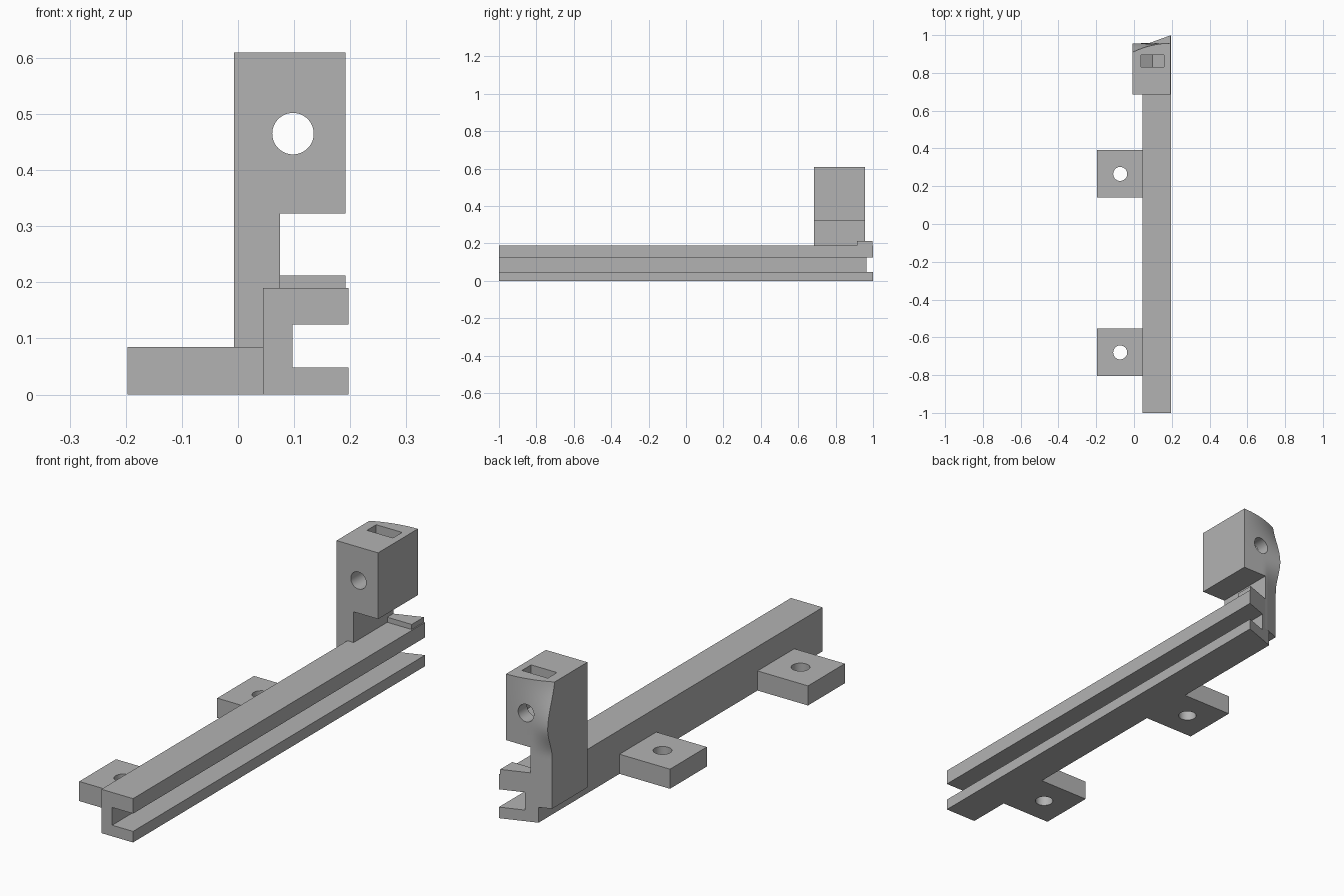
import bpy, bmesh, math
from mathutils import Vector

cube = bpy.data.objects.get("Cube")
if cube:
    bpy.data.objects.remove(cube, do_unlink=True)

GREY = (0.45, 0.45, 0.45, 1)
grey = bpy.data.materials.new("matte grey")
grey.use_nodes = True
grey.diffuse_color = GREY
grey.node_tree.nodes["Principled BSDF"].inputs["Base Color"].default_value = GREY


def finish(name, bm):
    bmesh.ops.recalc_face_normals(bm, faces=bm.faces)
    mesh = bpy.data.meshes.new(name)
    bm.to_mesh(mesh)
    bm.free()
    mesh.materials.append(grey)
    ob = bpy.data.objects.new(name, mesh)
    bpy.context.collection.objects.link(ob)
    return ob


def prism(name, points, depth):
    """Extrude a closed outline of 3D points along a vector."""
    bm = bmesh.new()
    face = bm.faces.new([bm.verts.new(p) for p in points])
    out = bmesh.ops.extrude_face_region(bm, geom=[face])
    moved = [v for v in out["geom"] if isinstance(v, bmesh.types.BMVert)]
    bmesh.ops.translate(bm, verts=moved, vec=Vector(depth))
    return finish(name, bm)


def box(name, x0, x1, y0, y1, z0, z1):
    outline = [(x0, y0, z0), (x1, y0, z0), (x1, y1, z0), (x0, y1, z0)]
    return prism(name, outline, (0, 0, z1 - z0))


def circle(radius, count=48):
    steps = [2 * math.pi * i / count for i in range(count)]
    return [(radius * math.cos(a), radius * math.sin(a)) for a in steps]


def cut(ob, cutter):
    cutter.hide_render = True
    mod = ob.modifiers.new("cut", 'BOOLEAN')
    mod.operation = 'DIFFERENCE'
    mod.solver = 'EXACT'
    mod.object = cutter
    bpy.context.view_layer.objects.active = ob
    bpy.ops.object.modifier_apply(modifier=mod.name)
    bpy.data.objects.remove(cutter, do_unlink=True)


def smooth(ob):
    bpy.ops.object.select_all(action='DESELECT')
    ob.select_set(True)
    bpy.context.view_layer.objects.active = ob
    bpy.ops.object.shade_smooth_by_angle(angle=math.radians(30))


def slant_y(x):
    """Slanted plane that ends the rail."""
    return 1.0 - 0.36 * (0.197 - x)


def slant_end(ob):
    for v in ob.data.vertices:
        if v.co.y > 0.95:
            v.co.y = slant_y(v.co.x)


# Rail with a C-shaped section, open towards +x
section = [(0.045, 0), (0.197, 0), (0.197, 0.048), (0.097, 0.048),
           (0.097, 0.125), (0.197, 0.125), (0.197, 0.19), (0.045, 0.19)]
rail = prism("slotted_rail", [(x, -1, z) for x, z in section], (0, 2, 0))
slant_end(rail)

# Thin stop at the back end of the rail
lip = box("end_lip", 0.075, 0.192, 0.915, 1, 0.185, 0.212)
slant_end(lip)

# Two mounting tabs with screw holes
for name, y in (("back_mounting_tab", 0.265), ("front_mounting_tab", -0.68)):
    tab = box(name, -0.197, 0.046, y - 0.126, y + 0.126, 0, 0.085)
    hole = [(-0.073 + a, y + b, -0.1) for a, b in circle(0.037)]
    cut(tab, prism("screw_hole", hole, (0, 0, 0.3)))
    smooth(tab)


# Tower: lofted in z, with a back face that blends from slanted to flat to rounded
def ease(t):
    t = min(1, max(0, t))
    return t * t * (3 - 2 * t)


X0, X1, Z0, Z1 = -0.007, 0.192, 0.067, 0.61


def back_y(x, z):
    low = 1 - ease((z - 0.29) / 0.13)
    high = ease((z - 0.42) / 0.22)
    rounded = ((X1 - x) / (X1 - X0)) ** 2
    slanted = max(0, (0.075 - x) / (0.075 - X0))
    return 0.957 - 0.05 * high * rounded - 0.03 * low * slanted


cols, rows = 16, 36
bm = bmesh.new()
rings = []
for j in range(rows + 1):
    z = Z0 + (Z1 - Z0) * j / rows
    xs = [X1 + (X0 - X1) * i / cols for i in range(cols + 1)]
    ring = [(X0, 0.685, z), (X1, 0.685, z)] + [(x, back_y(x, z), z) for x in xs]
    rings.append([bm.verts.new(p) for p in ring])
n = cols + 3
for a, b in zip(rings, rings[1:]):
    for i in range(n):
        k = (i + 1) % n
        bm.faces.new((a[i], a[k], b[k], b[i]))
bm.faces.new(rings[0])
bm.faces.new(rings[-1])
tower = finish("clamp_tower", bm)

# Notch under the overhanging head
cut(tower, box("notch", 0.075, 0.4, 0.5, 1.2, -0.1, 0.323))

# Bolt hole through the head, and a nut pocket open at the top
HX, HZ = 0.098, 0.465
bolt = [(HX + a, 0.5, HZ + b) for a, b in circle(0.037)]
cut(tower, prism("bolt_hole", bolt, (0, 0.7, 0)))
pocket = [(-0.062, 0.3), (-0.062, -0.036), (0, -0.072), (0.062, -0.036), (0.062, 0.3)]
cut(tower, prism("nut_pocket", [(HX + a, 0.832, HZ + b) for a, b in pocket], (0, 0.063, 0)))
smooth(tower)
